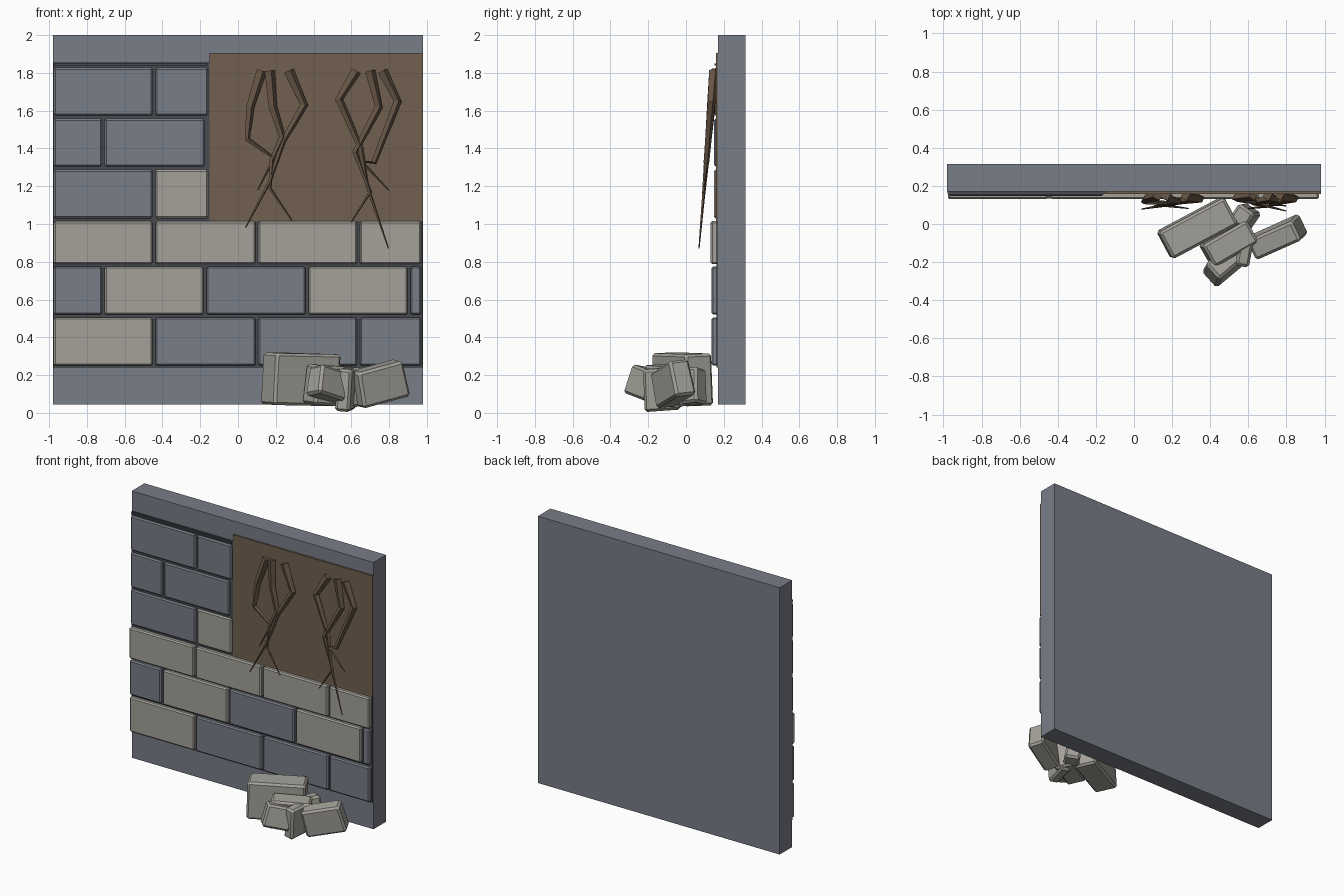
import bpy, bmesh, math
from mathutils import Vector

if "Cube" in bpy.data.objects:
    bpy.data.objects.remove(bpy.data.objects["Cube"])


def material(name, r, g, b):
    m = bpy.data.materials.new(name)
    lin = [((c / 255 + 0.055) / 1.055) ** 2.4 for c in (r, g, b)]
    m.diffuse_color = (*lin, 1)
    m.use_nodes = True
    m.node_tree.nodes["Principled BSDF"].inputs["Base Color"].default_value = m.diffuse_color
    return m


SLATE = material("slate_grey", 121, 125, 135)
STONE = material("warm_stone", 163, 161, 153)
SOIL = material("brown_soil", 113, 96, 80)
ROOT = material("root_brown", 103, 86, 69)
MORTAR = material("dark_mortar", 72, 75, 81)


def finish(name, bm, mat):
    bmesh.ops.recalc_face_normals(bm, faces=bm.faces)
    me = bpy.data.meshes.new(name)
    bm.to_mesh(me)
    bm.free()
    me.materials.append(mat)
    ob = bpy.data.objects.new(name, me)
    bpy.context.collection.objects.link(ob)
    return ob


def block(name, center, size, mat, rot=(0, 0, 0), bevel=0.0, taper=1.0):
    bm = bmesh.new()
    bmesh.ops.create_cube(bm, size=1)
    for v in bm.verts:
        k = taper if v.co.z > 0 else 1.0
        v.co = Vector((v.co.x * size[0] * k, v.co.y * size[1] * k, v.co.z * size[2]))
    ob = finish(name, bm, mat)
    ob.location = center
    ob.rotation_euler = [math.radians(a) for a in rot]
    if bevel:
        mod = ob.modifiers.new("worn_edges", 'BEVEL')
        mod.width = bevel
        mod.segments = 1
    return ob


def span(name, x0, x1, y0, y1, z0, z1, mat, bevel=0.0):
    return block(name, ((x0 + x1) / 2, (y0 + y1) / 2, (z0 + z1) / 2),
                 (x1 - x0, y1 - y0, z1 - z0), mat, bevel=bevel)


# Wall slab, mortar bed and exposed soil patch
span("wall_slab", -0.98, 0.98, 0.17, 0.315, 0.045, 2.0, SLATE)
span("mortar_lower", -0.978, 0.978, 0.161, 0.172, 0.24, 1.015, MORTAR)
span("mortar_upper", -0.978, -0.15, 0.161, 0.172, 1.015, 1.855, MORTAR)
span("soil_patch", -0.15, 0.98, 0.158, 0.172, 1.015, 1.905, SOIL)
span("top_brick_sliver", -0.975, -0.16, 0.152, 0.172, 1.838, 1.849, MORTAR)

# Brick courses: bottom, top, front y, joints along x, stone type per brick
LONG = (-0.983, -0.445, 0.1, 0.638, 0.977)
SHORT = (-0.983, -0.713, -0.175, 0.365, 0.905, 0.977)
courses = [
    (0.25, 0.505, 0.135, LONG, "wsss"),
    (0.52, 0.775, 0.135, SHORT, "swsws"),
    (0.788, 1.015, 0.13, LONG, "wwww"),
    (1.03, 1.288, 0.148, (-0.983, -0.445, -0.152), "sw"),
    (1.304, 1.558, 0.148, (-0.983, -0.713, -0.17), "ss"),
    (1.574, 1.828, 0.148, (-0.983, -0.445, -0.152), "ss"),
]
for r, (z0, z1, y, joints, kinds) in enumerate(courses):
    for i, kind in enumerate(kinds):
        span(f"brick_{r}_{i}", joints[i] + 0.007, joints[i + 1] - 0.007, y, 0.175,
             z0, z1, STONE if kind == "w" else SLATE, bevel=0.009)

# Fallen rubble: centre, size, rotation, taper
rubble = [
    ((0.335, -0.02, 0.178), (0.40, 0.165, 0.275), (2, 1, 28), 0.97),
    ((0.50, -0.10, 0.145), (0.28, 0.14, 0.21), (4, 3, 30), 0.95),
    ((0.47, -0.215, 0.155), (0.19, 0.12, 0.16), (-8, 14, 40), 0.92),
    ((0.75, -0.07, 0.155), (0.28, 0.12, 0.195), (6, -14, 24), 0.95),
    ((0.575, -0.13, 0.125), (0.08, 0.19, 0.225), (4, 5, -10), 0.9),
    ((0.58, 0.04, 0.14), (0.11, 0.11, 0.19), (6, -8, -35), 0.92),
]
for i, (c, s, rot, t) in enumerate(rubble):
    block(f"rubble_{i}", c, s, STONE, rot, 0.014, t)


# Roots: tapered four-sided sweeps leaning away from the soil
def root(name, pts):
    path = [Vector((x, 0.068 + (z - 0.86) * 0.086, z)) for x, z in pts]
    bm = bmesh.new()
    rings = []
    n = len(path)
    for i, p in enumerate(path):
        d = (path[min(i + 1, n - 1)] - path[max(i - 1, 0)]).normalized()
        side = d.cross(Vector((0, 1, 0))).normalized()
        out = side.cross(d).normalized()
        w = 0.024 * (1 - i / (n - 1)) + 0.003
        rings.append([bm.verts.new(p + side * a * w + out * b * w)
                      for a, b in ((1, .3), (-.3, 1), (-1, -.3), (.3, -1))])
    for a, b in zip(rings, rings[1:]):
        for k in range(4):
            bm.faces.new((a[k], a[(k + 1) % 4], b[(k + 1) % 4], b[k]))
    bm.faces.new(rings[0])
    bm.faces.new(rings[-1])
    finish(name, bm, ROOT)


roots = [
    [(0.125, 1.81), (0.065, 1.62), (0.05, 1.45), (0.19, 1.35), (0.105, 1.18)],
    [(0.168, 1.81), (0.185, 1.62), (0.235, 1.46), (0.18, 1.34), (0.17, 1.19), (0.285, 1.02)],
    [(0.27, 1.81), (0.35, 1.63), (0.24, 1.44), (0.17, 1.23), (0.04, 0.98)],
    [(0.625, 1.81), (0.535, 1.66), (0.65, 1.40), (0.685, 1.20), (0.797, 0.87)],
    [(0.70, 1.81), (0.745, 1.62), (0.62, 1.38), (0.70, 1.17), (0.6, 1.01)],
    [(0.765, 1.81), (0.845, 1.65), (0.72, 1.325), (0.655, 1.33), (0.797, 1.18)],
]
for i, pts in enumerate(roots):
    root(f"root_{i}", pts)
